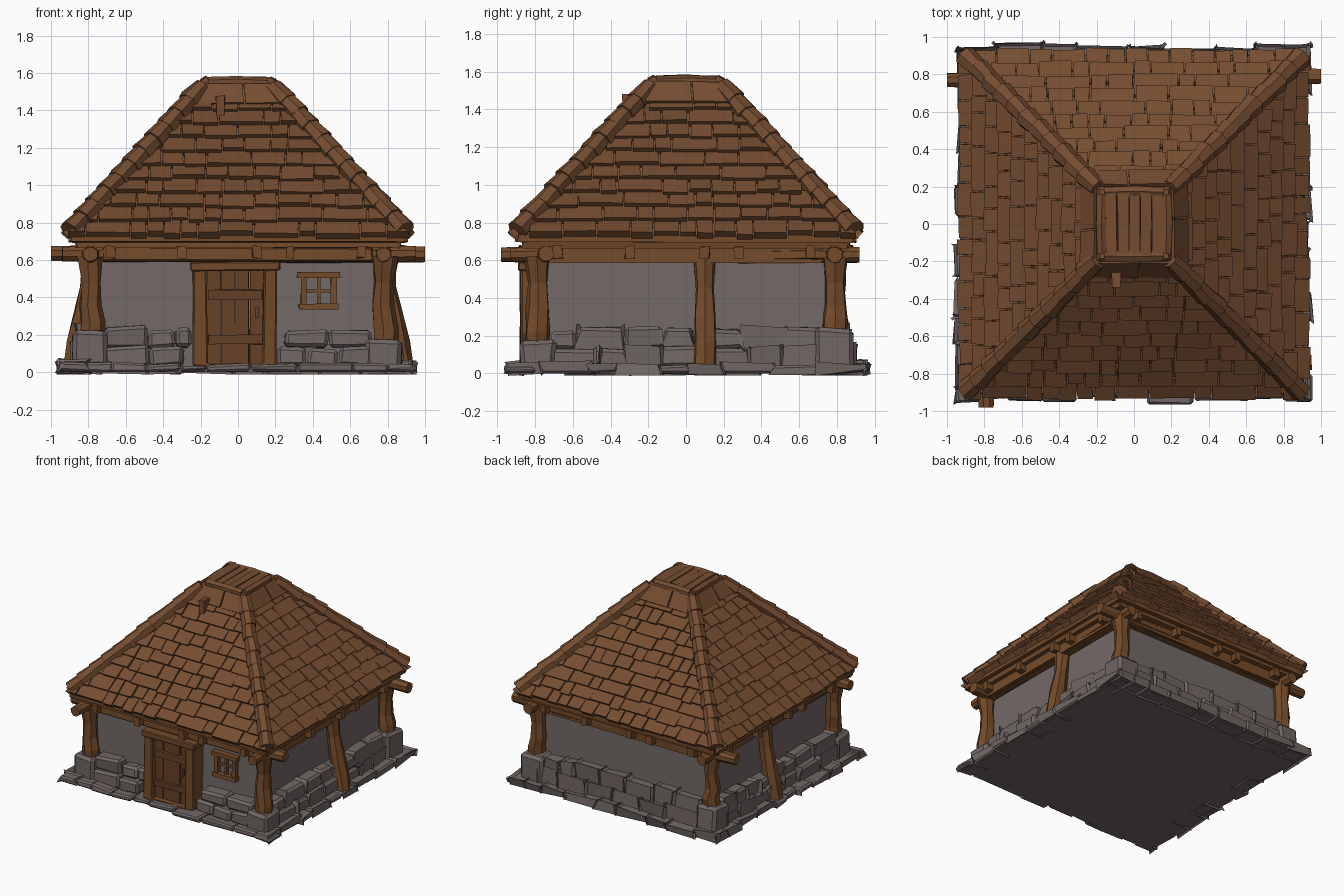
import bpy, bmesh, random
from math import pi, cos, sin
from mathutils import Vector, Matrix

random.seed(7)
cube = bpy.data.objects.get("Cube")
if cube:
    bpy.data.objects.remove(cube)


def material(name, rgb):
    m = bpy.data.materials.new(name)
    m.use_nodes = True
    m.diffuse_color = (*rgb, 1)
    node = m.node_tree.nodes["Principled BSDF"]
    node.inputs["Base Color"].default_value = (*rgb, 1)
    node.inputs["Roughness"].default_value = 0.9
    return m


SHINGLE = material("shingle brown", (0.18, 0.074, 0.031))
WOOD = material("timber brown", (0.175, 0.070, 0.023))
DOOR = material("door brown", (0.135, 0.053, 0.020))
STONE = material("stone grey", (0.165, 0.135, 0.128))
PLASTER = material("plaster grey", (0.172, 0.143, 0.136))

SIDES = [Matrix.Rotation(k * pi / 2, 4, 'Z') for k in range(4)]  # front, +x, back, -x
IDENT = Matrix()


def rnd(a):
    return random.uniform(-a, a)


def finish(bm, name, mat):
    bmesh.ops.recalc_face_normals(bm, faces=bm.faces)
    mesh = bpy.data.meshes.new(name)
    bm.to_mesh(mesh)
    bm.free()
    mesh.materials.append(mat)
    ob = bpy.data.objects.new(name, mesh)
    bpy.context.collection.objects.link(ob)
    return ob


def block(bm, lo, hi, mtx=IDENT, jitter=0.0, bevel=0.0):
    """Box between two corners, optionally roughened and chamfered."""
    lo, hi = Vector(lo), Vector(hi)
    verts = bmesh.ops.create_cube(bm, size=1)["verts"]
    for v in verts:
        v.co = (lo + hi) / 2 + v.co * (hi - lo) + Vector((rnd(jitter), rnd(jitter), rnd(jitter)))
        v.co.z = max(v.co.z, 0)
        v.co = mtx @ v.co
    if bevel:
        edges = list({e for v in verts for e in v.link_edges})
        bmesh.ops.bevel(bm, geom=edges, offset=bevel, segments=1, affect='EDGES')


def pole(bm, points, radii, sides=7, jitter=0.0, mtx=IDENT):
    """Rough timber following a path."""
    pts = [Vector(p) for p in points]
    axis = (pts[-1] - pts[0]).normalized()
    side = axis.cross(Vector((0, 0, 1)) if abs(axis.z) < 0.9 else Vector((0, 1, 0))).normalized()
    up = side.cross(axis)
    rings = []
    for p, r in zip(pts, radii):
        ring = []
        for i in range(sides):
            a = 2 * pi * (i + 0.5) / sides
            rr = r + rnd(jitter)
            ring.append(bm.verts.new(mtx @ (p + side * cos(a) * rr + up * sin(a) * rr)))
        rings.append(ring)
    for a, b in zip(rings, rings[1:]):
        for i in range(sides):
            j = (i + 1) % sides
            bm.faces.new((a[i], a[j], b[j], b[i]))
    bm.faces.new(rings[0])
    bm.faces.new(rings[-1])


def prism(bm, bottom, top):
    """Solid between two matching quads."""
    a = [bm.verts.new(p) for p in bottom]
    b = [bm.verts.new(p) for p in top]
    bm.faces.new(a)
    bm.faces.new(b)
    for i in range(4):
        j = (i + 1) % 4
        bm.faces.new((a[i], a[j], b[j], b[i]))


def square(h, z):
    return [(-h, -h, z), (h, -h, z), (h, h, z), (-h, h, z)]


# Plastered walls
bm = bmesh.new()
block(bm, (-0.75, -0.75, 0.02), (0.75, 0.75, 0.71))
finish(bm, "walls", PLASTER)

# Foundation slab with a rim of flat stones
bm = bmesh.new()
block(bm, (-0.9, -0.9, 0), (0.9, 0.9, 0.03))
for m in SIDES:
    u = -0.93
    while u < 0.9:
        w = min(random.uniform(0.14, 0.3), 0.95 - u)
        block(bm, (u, -0.945 - rnd(0.02), 0), (u + w, -0.8, 0.045 + rnd(0.01)), m, 0.01, 0.012)
        u += w
finish(bm, "foundation", STONE)

# Low stone courses around the walls
bm = bmesh.new()
for k, m in enumerate(SIDES):
    for z0, z1, out in ((0.03, 0.14, 0.87), (0.13, 0.235, 0.845)):
        u = -0.72
        while u < 0.68:
            w = random.uniform(0.13, 0.27)
            if u + w > 0.62:
                w = 0.72 - u
            a, b = u, u + w
            if k == 0:                       # leave the doorway free
                if a < 0.21 and b > -0.25:
                    if a < -0.25:
                        b = -0.25
                    elif b > 0.21:
                        a = 0.21
            blocked = k == 0 and a > -0.26 and b < 0.22
            if not blocked and b - a > 0.05:
                block(bm, (a, -out - rnd(0.012), z0), (b - 0.004, -0.7, z1 + rnd(0.014)), m, 0.01, 0.018)
            u += w
finish(bm, "stone_courses", STONE)

# Stone piers carrying the corner posts
bm = bmesh.new()
PIERS = ((-1, -1, 0.22), (1, -1, 0.17), (1, 1, 0.24), (-1, 1, 0.23))
for sx, sy, h in PIERS:
    at = Matrix.Translation((sx * 0.785, sy * 0.785, 0))
    block(bm, (-0.095, -0.095, 0), (0.095, 0.095, h), at, 0.012, 0.022)
finish(bm, "corner_piers", STONE)

# Corner posts and leaning middle posts
bm = bmesh.new()
for sx, sy, h in PIERS:
    x, y = sx * 0.785, sy * 0.785
    path = [(x + rnd(0.01), y + rnd(0.01), z) for z in (h - 0.04, h + 0.05, 0.36, 0.48, 0.62)]
    pole(bm, path, (0.07, 0.066, 0.062, 0.055, 0.07), 7, 0.007)
for s in (-1, 1):
    path = [(s * x, 0.1, z) for x, z in ((0.875, 0.03), (0.855, 0.16), (0.825, 0.3), (0.8, 0.45), (0.78, 0.62))]
    pole(bm, path, (0.066, 0.064, 0.06, 0.052, 0.06), 7, 0.006)
finish(bm, "posts", WOOD)

# Ring beams with protruding ends, and small rafter pegs
bm = bmesh.new()
BEAMS = (((-0.94, -0.79), (0.95, -0.74)), ((-1.0, 0.77), (1.0, 0.79)),
         ((-0.79, -0.98), (-0.78, 0.92)), ((0.78, -0.93), (0.79, 0.92)))
for (xa, ya), (xb, yb) in BEAMS:
    path = [(xa + (xb - xa) * t, ya + (yb - ya) * t, 0.632 + rnd(0.004)) for t in (0, 0.12, 0.4, 0.7, 0.88, 1)]
    pole(bm, path, (0.04, 0.05, 0.047, 0.048, 0.05, 0.042), 8, 0.004)
for m in SIDES:
    block(bm, (-0.72, -0.83, 0.59), (0.72, -0.74, 0.665), m, 0.006, 0.006)
    block(bm, (-0.86, -0.87, 0.665), (0.86, -0.79, 0.70), m, 0.005)
    block(bm, (-0.89, -0.905, 0.695), (0.89, -0.84, 0.735), m, 0.005)
    for u in (-0.68, -0.3, 0.1, 0.28, 0.66):
        block(bm, (u - 0.025, -0.885, 0.61), (u + 0.025, -0.8, 0.675), m, 0.006)
finish(bm, "eave_beams", WOOD)

# Roof core
EAVE, TOP, Z0, SLOPE = 0.91, 0.2, 0.725, 1.07


def roof_z(h):
    return Z0 + (EAVE - h) * SLOPE


bm = bmesh.new()
prism(bm, square(EAVE - 0.01, 0.70), square(TOP, roof_z(TOP) - 0.01))
finish(bm, "roof_core", SHINGLE)

# Overlapping shingle rows on the four slopes
bm = bmesh.new()
NORMAL = Vector((0, -SLOPE, 1)).normalized()
ROWS = 10
for m in SIDES:
    for row in range(ROWS):
        h0 = EAVE - row * 0.069
        h1 = h0 - 0.088
        u = -h0 + rnd(0.03)
        while u < h0:
            w = random.choice((0.09, 0.12, 0.14, 0.18, 0.24))
            h = h0 + rnd(0.008)
            lift = 0.036 + rnd(0.006)
            a, b = u + 0.004, u + w - 0.004
            la, lb = max(a, -h), min(b, h)
            ua, ub = max(a + rnd(0.006), -h1), min(b + rnd(0.006), h1)
            if lb - la > 0.02 and ub > ua + 0.002:
                quad = [Vector((x, -d, roof_z(d))) for x, d in ((la, h), (lb, h), (ub, h1), (ua, h1))]
                lifts = (lift, lift + rnd(0.005), 0.006, 0.006)
                prism(bm, [m @ (p - NORMAL * 0.008) for p in quad],
                      [m @ (p + NORMAL * f) for p, f in zip(quad, lifts)])
            u += w
finish(bm, "shingles", SHINGLE)

# Hip tiles down the four corners
bm = bmesh.new()
COUNT = 11
for m in SIDES:
    a, b = Vector((0.895, -0.895, 0.755)), Vector((0.2, -0.2, 1.515))
    for i in range(COUNT):
        p = a.lerp(b, i / COUNT)
        q = a.lerp(b, (i + 1.15) / COUNT)
        wob = Vector((rnd(0.006), rnd(0.006), rnd(0.004)))
        pole(bm, (p + wob, q), (0.06 + rnd(0.004), 0.048), 7, 0.003, m)
finish(bm, "hip_tiles", SHINGLE)

# Flat-topped roof cap: skirt boards, rim and top planks
bm = bmesh.new()
prism(bm, square(0.255, 1.44), square(0.185, 1.55))
for m in SIDES:
    for u0, u1 in ((-0.23, 0.03), (0.04, 0.23)):
        quad = [Vector(p) for p in ((u0, -0.275, 1.43), (u1, -0.275, 1.43),
                                    (u1 * 0.8, -0.2, 1.535), (u0 * 0.8, -0.2, 1.535))]
        prism(bm, [m @ p for p in quad], [m @ (p + NORMAL * (0.018 + rnd(0.006))) for p in quad])
    pole(bm, ((-0.16, -0.17, 1.545), (0, -0.175, 1.55), (0.16, -0.17, 1.545)), (0.032, 0.034, 0.032), 6, 0.003, m)
for i in range(5):
    x = -0.15 + i * 0.062
    block(bm, (x, -0.17, 1.54), (x + 0.058, 0.17, 1.572 + rnd(0.006)), IDENT, 0.004)
block(bm, (-0.12, -0.335, 1.36), (-0.07, -0.25, 1.48), IDENT, 0.006)
finish(bm, "roof_cap", SHINGLE)

# Door frame
bm = bmesh.new()
block(bm, (-0.24, -0.88, 0.03), (-0.165, -0.74, 0.55), IDENT, 0.006, 0.008)
block(bm, (0.135, -0.88, 0.03), (0.205, -0.74, 0.55), IDENT, 0.006, 0.008)
block(bm, (-0.255, -0.89, 0.54), (0.225, -0.74, 0.592), IDENT, 0.005, 0.007)
block(bm, (-0.17, -0.88, 0.03), (0.14, -0.74, 0.05))
finish(bm, "door_frame", WOOD)

# Plank door with cross boards and a handle
bm = bmesh.new()
for i in range(4):
    x = -0.168 + i * 0.077
    block(bm, (x, -0.835 - rnd(0.004), 0.045), (x + 0.073, -0.75, 0.545), IDENT, 0.002)
for z in (0.15, 0.39):
    block(bm, (-0.16, -0.855, z), (0.13, -0.82, z + 0.05), IDENT, 0.004)
block(bm, (0.09, -0.875, 0.29), (0.11, -0.85, 0.35))
finish(bm, "door", DOOR)

# Window frame and glazing bars
bm = bmesh.new()
for x in (0.335, 0.495):
    block(bm, (x, -0.79, 0.35), (x + 0.032, -0.74, 0.525), IDENT, 0.003)
for z, ext in ((0.335, 0.0), (0.505, 0.01)):
    block(bm, (0.325 - ext, -0.80, z), (0.535 + ext, -0.74, z + 0.03), IDENT, 0.003)
block(bm, (0.422, -0.775, 0.35), (0.44, -0.74, 0.52))
block(bm, (0.345, -0.772, 0.425), (0.515, -0.74, 0.443))
finish(bm, "window_frame", WOOD)
